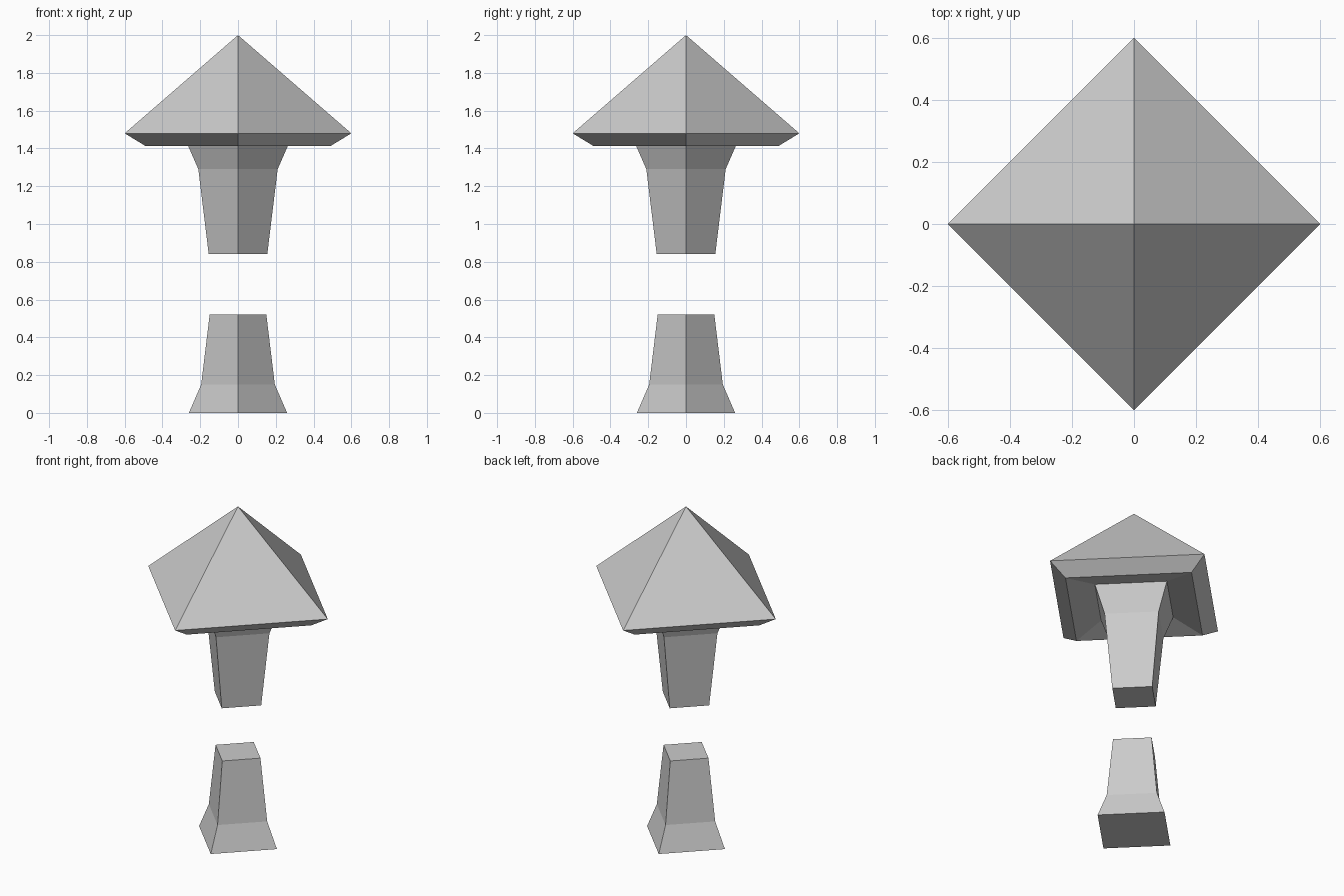
import bpy, bmesh
from math import cos, sin, pi

if "Cube" in bpy.data.objects:
    bpy.data.objects.remove(bpy.data.objects["Cube"])


def square_loft(name, profile, sides=4):
    """Closed four-sided solid from (radius, height) pairs, corners on the axes."""
    bm = bmesh.new()
    rings = []
    for r, z in profile:
        if r == 0:
            rings.append([bm.verts.new((0, 0, z))] * sides)
        else:
            rings.append([bm.verts.new((r * cos(2 * pi * i / sides),
                                        r * sin(2 * pi * i / sides), z))
                          for i in range(sides)])
    for a, b in zip(rings, rings[1:]):
        for i in range(sides):
            j = (i + 1) % sides
            # drop the repeated vertex where a ring closes to a point
            bm.faces.new(list(dict.fromkeys((a[i], a[j], b[j], b[i]))))
    for ring in (rings[0], rings[-1]):
        if len(set(ring)) == sides:
            bm.faces.new(ring)
    bmesh.ops.recalc_face_normals(bm, faces=bm.faces)
    mesh = bpy.data.meshes.new(name)
    bm.to_mesh(mesh)
    bm.free()
    obj = bpy.data.objects.new(name, mesh)
    bpy.context.collection.objects.link(obj)
    return obj


# Lower pedestal with a flared foot
square_loft("lower_pedestal", [(0.26, 0), (0.195, 0.15), (0.15, 0.52)])

# Floating upper part: stem, flared neck, slightly hollow underside, pyramid cap
square_loft("stem_and_cap", [(0.155, 0.84), (0.21, 1.29), (0.28, 1.45),
                             (0.49, 1.413), (0.60, 1.48), (0, 2.0)])
